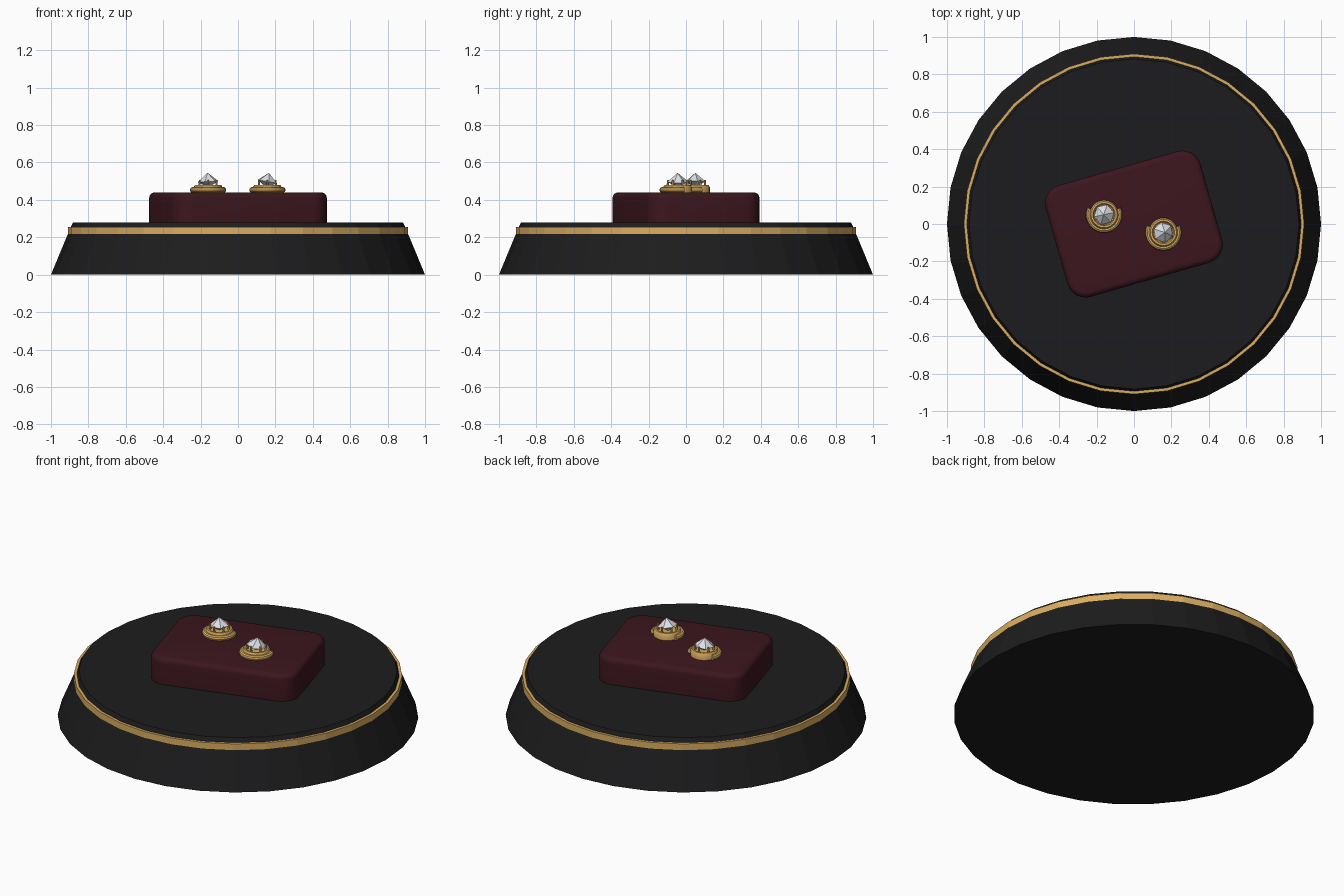
import bpy
import bmesh
from math import cos, sin, pi, radians
from mathutils import Matrix

cube = bpy.data.objects.get("Cube")
if cube:
    bpy.data.objects.remove(cube, do_unlink=True)


def material(name, rgb, metallic=0.0, roughness=0.5):
    mat = bpy.data.materials.new(name)
    mat.use_nodes = True
    mat.diffuse_color = (*rgb, 1)
    shader = mat.node_tree.nodes["Principled BSDF"]
    shader.inputs["Base Color"].default_value = (*rgb, 1)
    shader.inputs["Metallic"].default_value = metallic
    shader.inputs["Roughness"].default_value = roughness
    return mat


black = material("black_lacquer", (0.012, 0.012, 0.013))
gold = material("gold", (0.7, 0.42, 0.12), 0.6, 0.3)
velvet = material("red_velvet", (0.045, 0.008, 0.013), 0, 0.9)
crystal = material("crystal", (0.72, 0.75, 0.8), 0, 0.1)


def finish(name, bm, mat, smooth=False):
    bmesh.ops.recalc_face_normals(bm, faces=bm.faces)
    mesh = bpy.data.meshes.new(name)
    bm.to_mesh(mesh)
    bm.free()
    mesh.materials.append(mat)
    obj = bpy.data.objects.new(name, mesh)
    bpy.context.collection.objects.link(obj)
    if smooth:
        bpy.ops.object.select_all(action="DESELECT")
        obj.select_set(True)
        bpy.context.view_layer.objects.active = obj
        bpy.ops.object.shade_smooth_by_angle(angle=radians(35))
    return obj


def lathe(name, profile, sides, mat, closed=False, smooth=False):
    """Revolve (radius, height) points; open profiles get flat caps."""
    bm = bmesh.new()
    rings = [[bm.verts.new((r * cos(2 * pi * i / sides), r * sin(2 * pi * i / sides), z))
              for i in range(sides)] for r, z in profile]
    pairs = list(zip(rings, rings[1:]))
    if closed:
        pairs.append((rings[-1], rings[0]))
    else:
        bm.faces.new(rings[0])
        bm.faces.new(rings[-1])
    for a, b in pairs:
        for i in range(sides):
            j = (i + 1) % sides
            bm.faces.new((a[i], a[j], b[j], b[i]))
    return finish(name, bm, mat, smooth)


def hoop(name, major, minor, start, end, mat):
    """Open torus arc with capped ends."""
    bm = bmesh.new()
    steps, sides = 20, 10
    rings = []
    for i in range(steps + 1):
        a = radians(start + (end - start) * i / steps)
        ring = []
        for k in range(sides):
            t = 2 * pi * k / sides
            r = major + minor * cos(t)
            ring.append(bm.verts.new((r * cos(a), r * sin(a), minor * sin(t))))
        rings.append(ring)
    for a, b in zip(rings, rings[1:]):
        for k in range(sides):
            n = (k + 1) % sides
            bm.faces.new((a[k], a[n], b[n], b[k]))
    bm.faces.new(rings[0])
    bm.faces.new(rings[-1])
    return finish(name, bm, mat, True)


# Round plinth with a gold band
lathe("plinth", [(1, 0), (0.892, 0.26), (0.882, 0.28)], 32, black)
lathe("gold_band", [(0.885, 0.21), (0.91, 0.21), (0.91, 0.255), (0.885, 0.255)],
      32, gold, closed=True)

# Velvet cushion: rounded corners first, then a soft top edge
bm = bmesh.new()
bmesh.ops.create_cube(bm, size=1, matrix=Matrix.Translation((0, 0, 0.36))
                      @ Matrix.Diagonal((0.86, 0.62, 0.16, 1)))
upright = [e for e in bm.edges if abs(e.verts[0].co.z - e.verts[1].co.z) > 0.1]
bmesh.ops.bevel(bm, geom=upright, offset=0.1, segments=6, profile=0.5, affect="EDGES")
rim = [e for e in bm.edges if min(v.co.z for v in e.verts) > 0.43]
bmesh.ops.bevel(bm, geom=rim, offset=0.03, segments=4, profile=0.5, affect="EDGES")
cushion = finish("cushion", bm, velvet, True)
cushion.rotation_euler.z = radians(16)


def earring(side, x, y, tilt, spin):
    place = Matrix.Translation((x, y, 0.44))
    # Partial hoop around the front of the setting
    arc = hoop(side + "_hoop", 0.081, 0.016, 157, 383, gold)
    arc.matrix_world = place @ Matrix.Translation((0, 0, 0.013))
    # Raised cup with a rounded rim
    cup = lathe(side + "_cup", [(0.078, 0), (0.078, 0.026), (0.07, 0.04), (0.06, 0.04),
                                (0.054, 0.03), (0.02, 0.03)], 24, gold, smooth=True)
    cup.matrix_world = place
    # Claws holding the stone
    bm = bmesh.new()
    for i in range(6):
        a = radians(60 * i + 30)
        bmesh.ops.create_cone(bm, cap_ends=True, segments=6, radius1=0.007, radius2=0.005,
                              depth=0.04, matrix=Matrix.Translation(
                                  (0.052 * cos(a), 0.052 * sin(a), 0.046)))
    claws = finish(side + "_claws", bm, gold, True)
    claws.matrix_world = place
    # Faceted stone: pointed crown over a pointed pavilion
    bm = bmesh.new()
    girdle = [bm.verts.new((0.056 * cos(i * pi / 3), 0.056 * sin(i * pi / 3), 0))
              for i in range(6)]
    for height in (0.047, -0.032):
        tip = bm.verts.new((0, 0, height))
        for i in range(6):
            bm.faces.new((girdle[i], girdle[(i + 1) % 6], tip))
    stone = finish(side + "_stone", bm, crystal)
    stone.matrix_world = (place @ Matrix.Translation((0, 0, 0.058))
                          @ Matrix.Rotation(radians(tilt), 4, "Y")
                          @ Matrix.Rotation(radians(spin), 4, "Z"))


earring("right_earring", -0.16, 0.05, -3, 12)
earring("left_earring", 0.157, -0.045, 10, 40)
